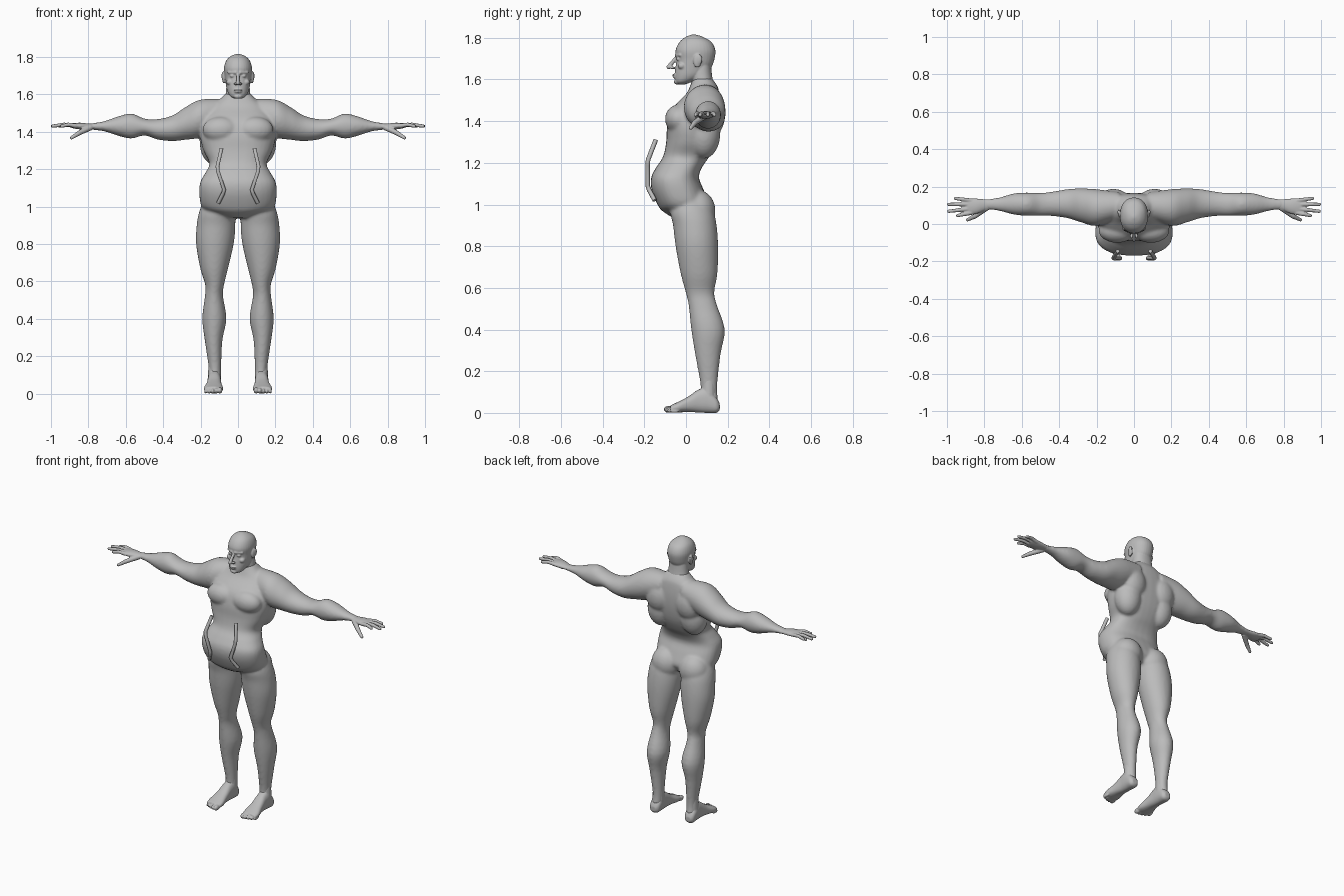
import bpy
import bmesh
from math import cos, sin, pi
from mathutils import Vector, Matrix

cube = bpy.data.objects.get("Cube")
if cube:
    bpy.data.objects.remove(cube, do_unlink=True)

SIDES = (1, -1)
SEGMENTS = 32

clay = bpy.data.materials.new("clay grey")
clay.use_nodes = True
clay.diffuse_color = (0.5, 0.5, 0.5, 1)
clay.node_tree.nodes["Principled BSDF"].inputs["Base Color"].default_value = (0.5, 0.5, 0.5, 1)


def catmull(p0, p1, p2, p3, t):
    return [b + t / 2 * (c - a + t * (2 * a - 5 * b + 4 * c - d + t * (3 * (b - c) + d - a)))
            for a, b, c, d in zip(p0, p1, p2, p3)]


def refine(stations, steps=4):
    """Smooth a list of cross-sections with a spline."""
    pts = [stations[0], *stations, stations[-1]]
    out = []
    for i in range(len(stations) - 1):
        out += [catmull(*pts[i:i + 4], k / steps) for k in range(steps)]
    return out + [list(stations[-1])]


def loft(bm, axis, stations, side=1, power=2.0):
    """Skin oval sections given as (position, low, high, low, high) along an axis."""
    rings = []
    for t, a0, a1, b0, b1 in refine(stations):
        ring = []
        for k in range(SEGMENTS):
            c, s = cos(2 * pi * k / SEGMENTS), sin(2 * pi * k / SEGMENTS)
            c = abs(c) ** (2 / power) * (1 if c > 0 else -1)
            s = abs(s) ** (2 / power) * (1 if s > 0 else -1)
            a = (a0 + a1) / 2 + c * (a1 - a0) / 2
            b = (b0 + b1) / 2 + s * (b1 - b0) / 2
            x, y, z = {"x": (t, b, a), "y": (a, t, b), "z": (a, b, t)}[axis]
            ring.append(bm.verts.new((x * side, y, z)))
        rings.append(ring)
    for low, high in zip(rings, rings[1:]):
        for k in range(SEGMENTS):
            n = (k + 1) % SEGMENTS
            bm.faces.new((low[k], low[n], high[n], high[k]))
    bm.faces.new(rings[0][::-1])
    bm.faces.new(rings[-1])


def blob(bm, centre, radii, side=1):
    """Ellipsoid for a muscle or a facial feature."""
    x, y, z = centre
    place = Matrix.Translation((x * side, y, z)) @ Matrix.Diagonal((*radii, 1))
    bmesh.ops.create_uvsphere(bm, u_segments=24, v_segments=14, radius=1, matrix=place)


def bone(bm, start, end, r0, r1, side=1):
    """Round-ended tapering rod."""
    flip = Vector((side, 1, 1))
    a, b = Vector(start) * flip, Vector(end) * flip
    turn = (b - a).to_track_quat("Z", "Y").to_matrix().to_4x4()
    bmesh.ops.create_cone(bm, cap_ends=True, segments=16, radius1=r0, radius2=r1,
                          depth=(b - a).length, matrix=Matrix.Translation((a + b) / 2) @ turn)
    for p, r in ((a, r0), (b, r1)):
        blob(bm, p, (r, r, r))


def finish(bm, name, voxel, smoothing):
    """Fuse the overlapping pieces into one smooth skin."""
    bmesh.ops.recalc_face_normals(bm, faces=bm.faces)
    mesh = bpy.data.meshes.new(name)
    bm.to_mesh(mesh)
    bm.free()
    mesh.materials.append(clay)
    mesh.shade_smooth()
    obj = bpy.data.objects.new(name, mesh)
    bpy.context.collection.objects.link(obj)
    fuse = obj.modifiers.new("fuse", "REMESH")
    fuse.mode = "VOXEL"
    fuse.voxel_size = voxel
    fuse.use_smooth_shade = True
    soften = obj.modifiers.new("soften", "SMOOTH")
    soften.factor = 0.5
    soften.iterations = smoothing
    return obj


# Torso: height, half width, front, back
body = bmesh.new()
torso = [(.94, .06, -.07, .08), (.97, .15, -.115, .1), (1, .195, -.137, .11),
         (1.07, .207, -.165, .085), (1.13, .202, -.167, .062), (1.18, .175, -.142, .078),
         (1.23, .153, -.11, .112), (1.3, .185, -.095, .145), (1.38, .203, -.09, .162),
         (1.46, .19, -.065, .166), (1.53, .15, 0, .16), (1.57, .1, .02, .15), (1.61, .06, .035, .12)]
loft(body, "z", [(z, -w, w, f, b) for z, w, f, b in torso], power=2.4)

leg = [(1.04, .04, .18, -.05, .08), (.97, .02, .208, -.075, .13), (.9, .014, .221, -.062, .147),
       (.8, .023, .224, -.05, .154), (.67, .053, .202, -.026, .151), (.58, .075, .175, -.002, .136),
       (.52, .08, .177, .012, .148), (.4, .062, .191, .025, .186), (.28, .084, .177, .044, .166),
       (.13, .09, .156, .07, .15), (.06, .092, .158, .065, .155)]

# Arm: sideways position, bottom, top, front, back
arm = [(.08, 1.43, 1.575, .03, .17), (.2, 1.37, 1.572, -.01, .186), (.28, 1.357, 1.532, .008, .19),
       (.35, 1.35, 1.487, .03, .187), (.43, 1.358, 1.467, .042, .174), (.5, 1.38, 1.47, .044, .166),
       (.57, 1.363, 1.497, .044, .168), (.64, 1.378, 1.482, .05, .164), (.72, 1.403, 1.455, .07, .142),
       (.8, 1.412, 1.443, .08, .13)]

for s in SIDES:
    loft(body, "z", leg, s)
    loft(body, "x", arm, s)
    # Chest, shoulder blades, flanks and buttocks
    blob(body, (.09, -.035, 1.41), (.1, .066, .07), s)
    blob(body, (.11, .125, 1.43), (.085, .063, .1), s)
    blob(body, (.12, .085, 1.34), (.085, .08, .12), s)
    blob(body, (.1, .055, .97), (.095, .087, .1), s)
finish(body, "body", .008, 8)

# Head and neck
head = bmesh.new()
neck = [(1.53, .075, .025, .15), (1.57, .07, .03, .135), (1.62, .064, .025, .125), (1.67, .06, .03, .12)]
skull = [(1.577, .02, -.04, 0), (1.59, .042, -.051, .03), (1.62, .058, -.054, .09),
         (1.66, .066, -.05, .122), (1.695, .071, -.045, .136), (1.74, .075, -.05, .141),
         (1.78, .063, -.031, .122), (1.805, .037, 0, .08), (1.816, .008, .03, .045)]
for part in (neck, skull):
    loft(head, "z", [(z, -w, w, f, b) for z, w, f, b in part], power=2.2)
bone(head, (0, -.047, 1.705), (0, -.083, 1.66), .008, .011)
blob(head, (0, -.056, 1.622), (.024, .011, .005))
blob(head, (0, -.055, 1.612), (.02, .01, .005))
blob(head, (0, -.044, 1.589), (.022, .014, .013))
for s in SIDES:
    bone(head, (.012, -.046, 1.716), (.05, -.028, 1.717), .009, .007, s)
    blob(head, (.03, -.034, 1.698), (.014, .013, .009), s)
    blob(head, (.045, -.02, 1.665), (.018, .02, .016), s)
    blob(head, (.013, -.064, 1.656), (.009, .011, .007), s)
    blob(head, (.076, .055, 1.69), (.009, .02, .033), s)
    blob(head, (.082, .064, 1.697), (.006, .014, .024), s)
finish(head, "head", .004, 3)

# Hands and feet
fingers = [(.06, .943, .045), (.082, .99, .068), (.105, .992, .105), (.125, .955, .137)]
palm = [(.74, 1.41, 1.446, .078, .135), (.79, 1.413, 1.443, .075, .132),
        (.84, 1.412, 1.448, .055, .136), (.88, 1.418, 1.446, .05, .137), (.9, 1.424, 1.442, .06, .13)]
foot = [(.162, .11, .145, .015, .045), (.145, .094, .16, 0, .075), (.1, .09, .163, 0, .12),
        (.06, .09, .163, .002, .112), (.01, .087, .17, .004, .078), (-.04, .08, .182, .002, .052),
        (-.075, .085, .178, .003, .036)]
for s, label in zip(SIDES, ("left", "right")):
    hand = bmesh.new()
    loft(hand, "x", palm, s)
    for y, reach, tip in fingers:
        knuckle = ((.87 + reach) / 2, (y + tip) / 2, 1.438)
        bone(hand, (.87, y, 1.432), knuckle, .012, .0105, s)
        bone(hand, knuckle, (reach, tip, 1.43), .0105, .009, s)
    bone(hand, (.79, .085, 1.422), (.85, .042, 1.393), .016, .013, s)
    bone(hand, (.85, .042, 1.393), (.89, .022, 1.367), .013, .009, s)
    finish(hand, label + "_hand", .004, 2)

    sole = bmesh.new()
    loft(sole, "y", foot, s, power=2.4)
    bone(sole, (.125, .108, .08), (.124, .11, .17), .036, .034, s)
    for i in range(5):
        size = .017 - .0018 * i
        toe_x, toe_y = .097 + .019 * i, -.083 + .0035 * i * i / 2
        blob(sole, (toe_x, toe_y, size), (size * .8, .024, size), s)
    finish(sole, label + "_foot", .004, 3)

    # Bent rod standing in front of the belly
    path = [(.088, -.145, 1.31), (.11, -.182, 1.215), (.108, -.184, 1.19),
            (.074, -.184, 1.09), (.08, -.177, 1.07), (.105, -.15, 1.02)]
    curve = bpy.data.curves.new(label + "_rod", "CURVE")
    curve.dimensions = "3D"
    curve.bevel_depth = .011
    curve.bevel_resolution = 1
    curve.use_fill_caps = True
    line = curve.splines.new("POLY")
    line.points.add(len(path) - 1)
    for point, (x, y, z) in zip(line.points, path):
        point.co = (x * s, y, z, 1)
    curve.materials.append(clay)
    bpy.context.collection.objects.link(bpy.data.objects.new(label + "_rod", curve))
